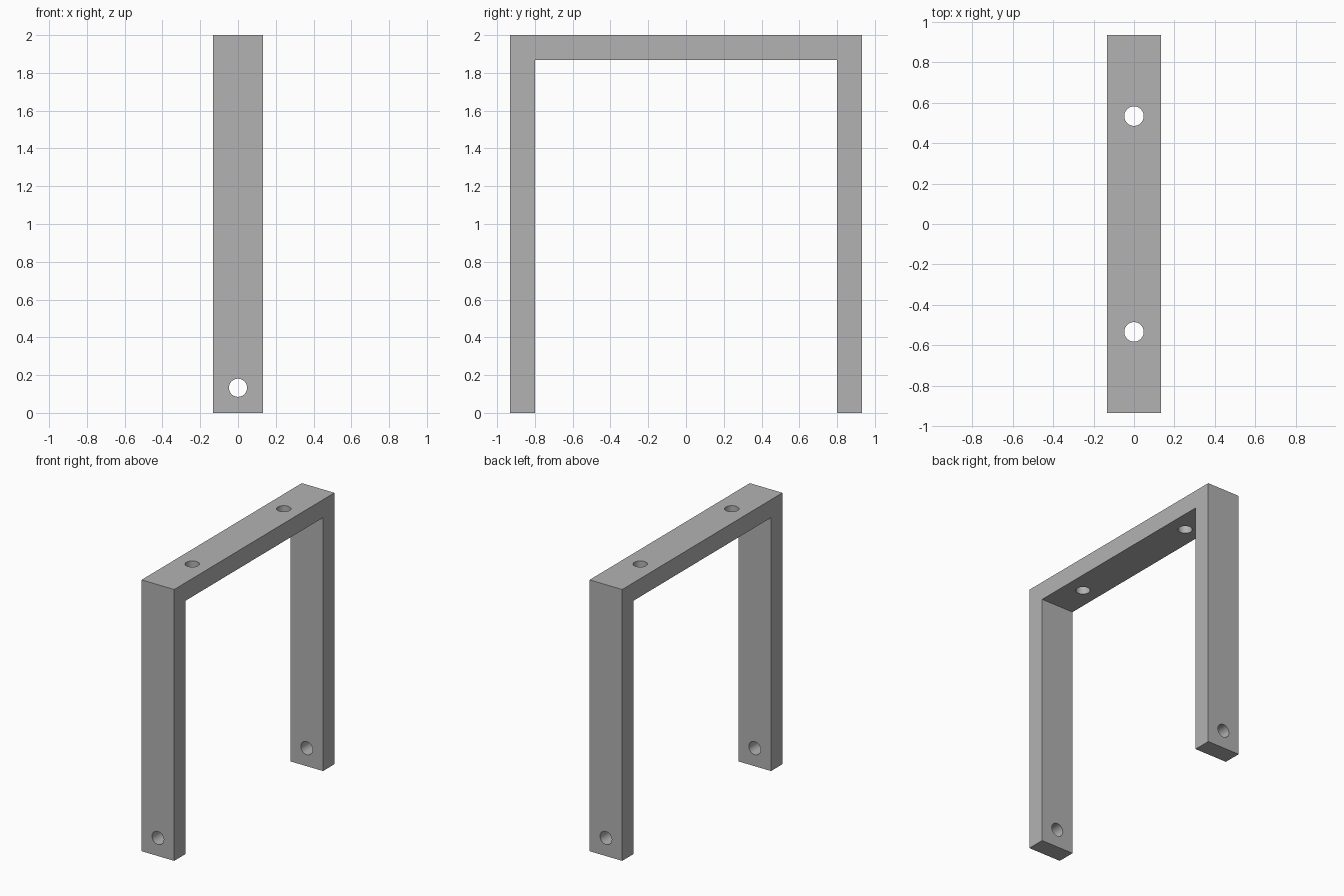
import bpy
import bmesh
from math import pi

default = bpy.data.objects.get("Cube")
if default:
    bpy.data.objects.remove(default, do_unlink=True)

HALF_W = 0.133   # half width of the strap
HALF_L = 0.933   # half length of the bracket
HEIGHT = 2.0
THICK = 0.133
HOLE_R = 0.048

# Material
grey = bpy.data.materials.new("plain grey")
grey.use_nodes = True
colour = (0.448, 0.448, 0.448, 1)
grey.diffuse_color = colour
grey.node_tree.nodes["Principled BSDF"].inputs["Base Color"].default_value = colour

# U-shaped strap: side profile extruded across the width
inner = HALF_L - THICK
half = [(HALF_L, HEIGHT), (HALF_L, 0), (inner, 0), (inner, HEIGHT - THICK)]
profile = half + [(-y, z) for y, z in reversed(half)]
bm = bmesh.new()
face = bm.faces.new([bm.verts.new((-HALF_W, y, z)) for y, z in profile])
extruded = bmesh.ops.extrude_face_region(bm, geom=[face])["geom"]
bmesh.ops.translate(bm, vec=(2 * HALF_W, 0, 0),
                    verts=[v for v in extruded if isinstance(v, bmesh.types.BMVert)])
bmesh.ops.recalc_face_normals(bm, faces=bm.faces)
mesh = bpy.data.meshes.new("bracket")
bm.to_mesh(mesh)
bm.free()
mesh.materials.append(grey)
bracket = bpy.data.objects.new("bracket", mesh)
bpy.context.collection.objects.link(bracket)


def drill(name, location, depth, rotation=(0, 0, 0)):
    """Cut a round bolt hole through the bracket."""
    bpy.ops.mesh.primitive_cylinder_add(vertices=48, radius=HOLE_R, depth=depth,
                                        location=location, rotation=rotation)
    cutter = bpy.context.object
    cutter.name = name
    cutter.hide_render = True
    cutter.data.materials.append(grey)
    bpy.ops.object.select_all(action="DESELECT")
    bpy.context.view_layer.objects.active = bracket
    bracket.select_set(True)
    cut = bracket.modifiers.new(name, "BOOLEAN")
    cut.operation = "DIFFERENCE"
    cut.solver = "EXACT"
    cut.object = cutter
    bpy.ops.object.modifier_apply(modifier=cut.name)
    bpy.data.objects.remove(cutter, do_unlink=True)


# Bolt holes: one near each foot, two in the top bar
for side in (-1, 1):
    drill("foot_hole", (0, side * (HALF_L - THICK / 2), 0.133), 3 * THICK, (pi / 2, 0, 0))
    drill("top_hole", (0, side * 0.533, HEIGHT - THICK / 2), 3 * THICK)

# Smooth hole walls, sharp strap edges
bpy.ops.object.shade_smooth_by_angle(angle=pi / 6)
